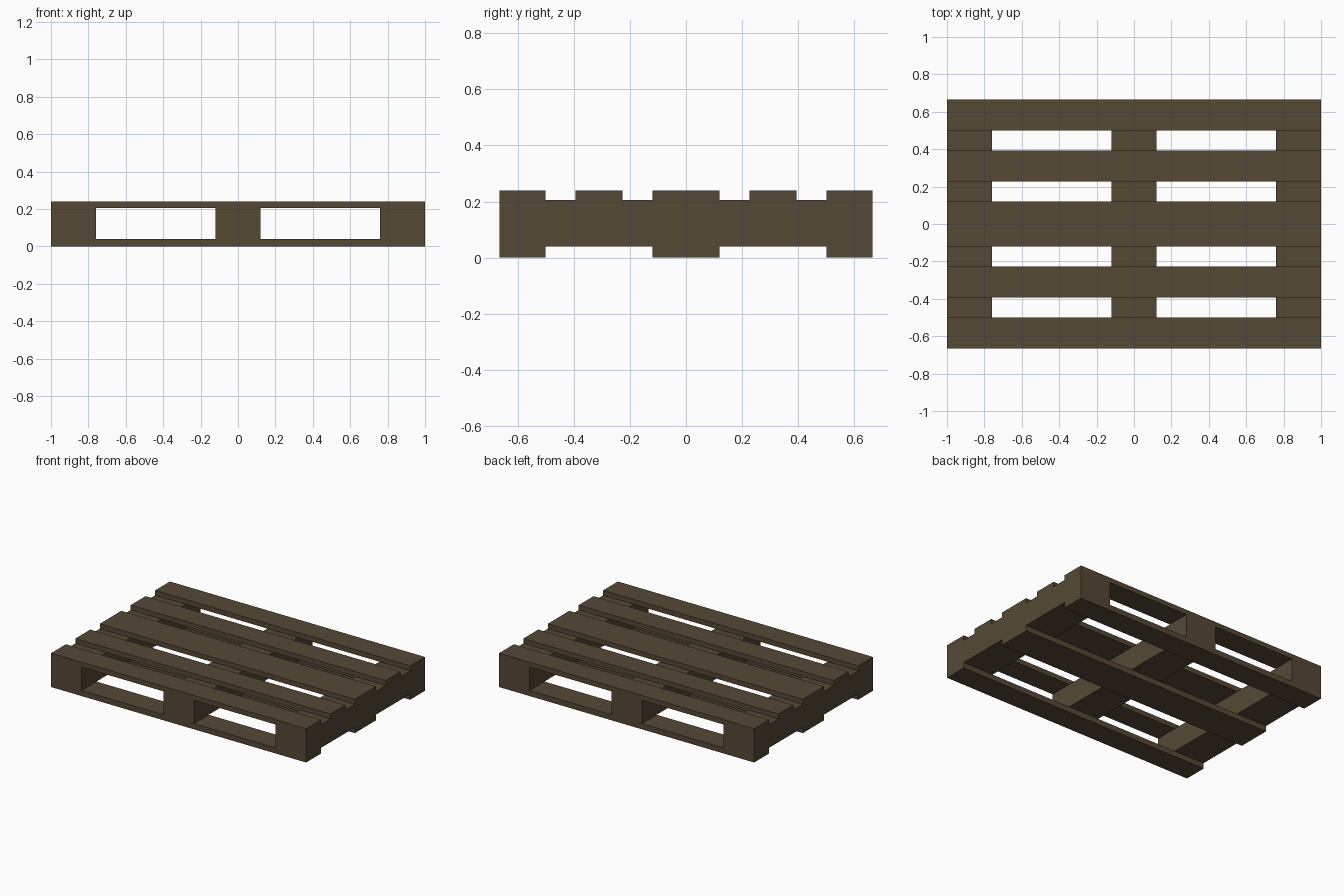
import bpy

if "Cube" in bpy.data.objects:
    bpy.data.objects.remove(bpy.data.objects["Cube"])

wood = bpy.data.materials.new("dark_brown_wood")
wood.diffuse_color = (0.091, 0.066, 0.036, 1)
wood.use_nodes = True
wood.node_tree.nodes["Principled BSDF"].inputs["Base Color"].default_value = wood.diffuse_color

HALF_X, HALF_Y = 1.0, 0.665
Z_BASE, Z_DECK, Z_TOP = 0.04, 0.205, 0.24


def box(name, x, y, z):
    """Box spanning the (min, max) ranges x, y, z."""
    corners = [(i, j, k) for i in x for j in y for k in z]
    faces = [(0, 1, 3, 2), (4, 6, 7, 5), (0, 4, 5, 1),
             (2, 3, 7, 6), (0, 2, 6, 4), (1, 5, 7, 3)]
    mesh = bpy.data.meshes.new(name)
    mesh.from_pydata(corners, [], faces)
    mesh.materials.append(wood)
    obj = bpy.data.objects.new(name, mesh)
    bpy.context.collection.objects.link(obj)
    return obj


WIDE = [(-HALF_Y, -0.50), (-0.12, 0.12), (0.50, HALF_Y)]
NARROW = [(-0.393, -0.227), (0.227, 0.393)]

# bottom runner boards
for i, y in enumerate(WIDE):
    box(f"bottom_board_{i + 1}", (-HALF_X, HALF_X), y, (0, Z_BASE))

# cross beams between bottom and deck
for i, x in enumerate([(-HALF_X, -0.76), (-0.12, 0.12), (0.76, HALF_X)]):
    box(f"cross_beam_{i + 1}", x, (-HALF_Y, HALF_Y), (Z_BASE, Z_DECK))

# deck boards
for i, y in enumerate(sorted(WIDE + NARROW)):
    box(f"deck_board_{i + 1}", (-HALF_X, HALF_X), y, (Z_DECK, Z_TOP))
